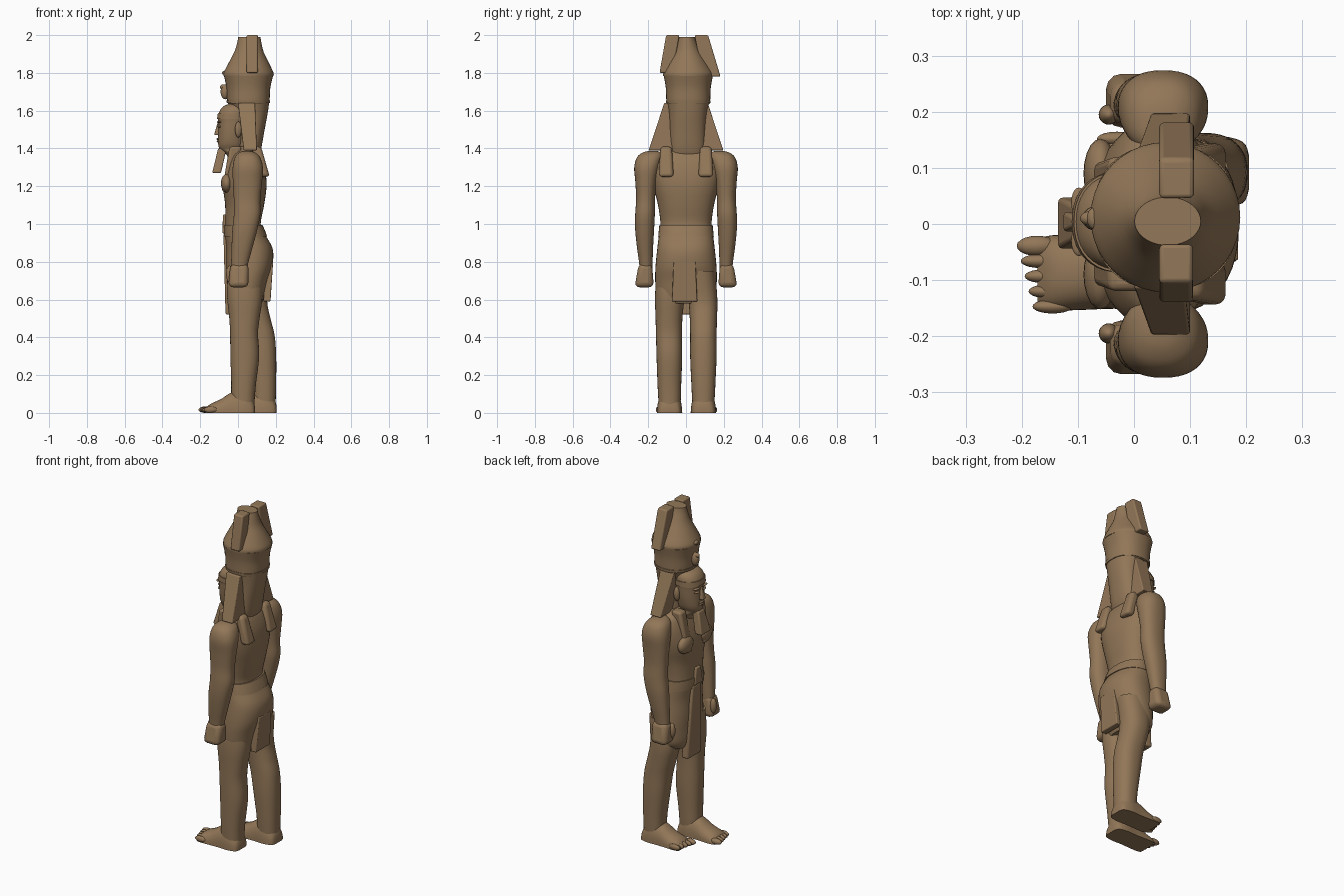
import bpy, bmesh, math
from mathutils import Vector

stone = bpy.data.materials.new("brown stone")
stone.diffuse_color = (0.29, 0.185, 0.098, 1)


def finish(name, bm):
    bmesh.ops.recalc_face_normals(bm, faces=bm.faces)
    me = bpy.data.meshes.new(name)
    bm.to_mesh(me)
    bm.free()
    me.materials.append(stone)
    ob = bpy.data.objects.new(name, me)
    bpy.context.collection.objects.link(ob)
    return ob


def spline(secs, steps):
    """Catmull-Rom interpolation of cross-section tuples."""
    out = []
    for i in range(len(secs) - 1):
        a, b, c, d = (secs[max(0, min(len(secs) - 1, i + k))] for k in (-1, 0, 1, 2))
        for s in range(steps):
            t = s / steps
            out.append([0.5 * (2 * q + (r - p) * t + (2 * p - 5 * q + 4 * r - w) * t * t
                               + (3 * q - p - 3 * r + w) * t ** 3)
                        for p, q, r, w in zip(a, b, c, d)])
    return out + [list(secs[-1])]


def loft(name, secs, power=2.3, steps=4, along_x=False, n=40):
    """Sections: (z, cx, cy, rx, ry), or (x, cz, cy, rz, ry) when along_x."""
    bm = bmesh.new()
    rings = []
    for h, ca, cb, ra, rb in spline(secs, steps):
        ring = []
        for i in range(n):
            t = 2 * math.pi * i / n
            c, s = math.cos(t), math.sin(t)
            a = ca + ra * math.copysign(abs(c) ** (2 / power), c)
            b = cb + rb * math.copysign(abs(s) ** (2 / power), s)
            ring.append(bm.verts.new((h, b, max(a, 0)) if along_x else (a, b, h)))
        rings.append(ring)
    for r, q in zip(rings, rings[1:]):
        for i in range(n):
            bm.faces.new((r[i], r[(i + 1) % n], q[(i + 1) % n], q[i]))
    bm.faces.new(rings[0])
    bm.faces.new(rings[-1])
    return finish(name, bm)


def slab(name, low, high, bevel=0.01):
    """Tapered block; each end is (z, x0, x1, y0, y1)."""
    bm = bmesh.new()
    v = []
    for z, x0, x1, y0, y1 in (low, high):
        v += [bm.verts.new(p) for p in ((x0, y0, z), (x1, y0, z), (x1, y1, z), (x0, y1, z))]
    for f in ((0, 1, 2, 3), (4, 5, 6, 7), (0, 1, 5, 4), (1, 2, 6, 5), (2, 3, 7, 6), (3, 0, 4, 7)):
        bm.faces.new([v[i] for i in f])
    ob = finish(name, bm)
    if bevel:
        m = ob.modifiers.new("bevel", 'BEVEL')
        m.width, m.segments = bevel, 3
    return ob


def blob(name, loc, size):
    bm = bmesh.new()
    bmesh.ops.create_uvsphere(bm, u_segments=20, v_segments=12, radius=1)
    for v in bm.verts:
        v.co = Vector(loc) + v.co * Vector(size)
    return finish(name, bm)


# Torso and hips
loft("torso", [(.58, .04, 0, .085, .12), (.62, .042, 0, .1, .155), (.70, .05, 0, .11, .163),
               (.78, .06, 0, .123, .161), (.87, .06, 0, .123, .152), (.95, .035, 0, .105, .142),
               (1.0, .026, 0, .094, .135), (1.1, .035, 0, .103, .148), (1.2, .036, 0, .115, .172),
               (1.29, .04, 0, .103, .185), (1.36, .04, 0, .08, .165), (1.39, .04, 0, .06, .12),
               (1.41, .04, 0, .04, .08)])
# Belt, front apron and back panel of the kilt
loft("belt", [(.935, .04, 0, .114, .147), (.965, .034, 0, .109, .144), (.995, .028, 0, .102, .141)], steps=2)
slab("belt_buckle", (.95, -.082, -.05, -.045, .03), (1.05, -.08, -.05, -.03, .015), .006)
slab("apron", (.52, -.066, -.02, -.05, .075), (.95, -.077, -.03, -.035, .045))
slab("back_panel", (.59, .135, .172, -.075, .06), (.80, .14, .186, -.065, .05), .005)

# Legs: one striding forward, one behind
loft("forward_leg", [(0, .03, -.087, .055, .055), (.08, .027, -.087, .062, .06), (.16, .03, -.088, .066, .063),
                     (.3, .036, -.088, .076, .068), (.42, .032, -.09, .074, .069), (.5, .034, -.09, .08, .071),
                     (.62, .036, -.086, .094, .078), (.75, .036, -.08, .09, .075)])
loft("rear_leg", [(0, .143, .092, .055, .055), (.08, .14, .092, .06, .06), (.16, .138, .092, .064, .064),
                  (.3, .128, .092, .074, .07), (.41, .115, .092, .079, .07), (.5, .092, .092, .08, .072),
                  (.6, .072, .09, .082, .076), (.75, .075, .08, .095, .075)])
for name, heel, y in (("forward_foot", .09, -.087), ("rear_foot", .205, .092)):
    loft(name, [(heel, 0, y, .03, .03), (heel - .012, 0, y, .07, .055), (heel - .06, 0, y, .12, .066),
                (heel - .125, 0, y, .108, .064), (heel - .18, 0, y, .073, .066),
                (heel - .235, 0, y, .048, .067), (heel - .262, 0, y, .025, .06)], along_x=True)
    inner = 1 if y < 0 else -1
    for i in range(5):
        w = .018 if i == 0 else .0125
        blob(f"{name}_toe_{i}", (heel - .263 + .007 * i, y + inner * (.048 - .027 * i), .017), (.036, w, .017))

# Arms with fists, armlets, chest and head-cloth details, mirrored
for side, s in (("left", 1), ("right", -1)):
    loft(side + "_arm", [(.74, .003, s * .212, .04, .032), (.8, .01, s * .213, .046, .036),
                         (.88, .022, s * .217, .056, .043), (.97, .036, s * .219, .066, .05),
                         (1.05, .048, s * .217, .07, .052), (1.13, .048, s * .214, .07, .05),
                         (1.22, .05, s * .212, .077, .056), (1.30, .052, s * .206, .08, .068),
                         (1.355, .05, s * .192, .066, .066), (1.38, .048, s * .18, .04, .045),
                         (1.387, .047, s * .175, .012, .015)])
    fist = slab(side + "_fist", (.665, -.052, .055, min(s * .17, s * .272), max(s * .17, s * .272)),
                (.79, -.04, .056, min(s * .18, s * .25), max(s * .18, s * .25)), .026)
    blob(side + "_thumb", (-.045, s * .195, .735), (.018, .018, .045))
    lap = lambda a, b: (min(s * a, s * b), max(s * a, s * b))
    slab(side + "_back_lappet", (1.25, .115, .168, *lap(.065, .145)), (1.41, .07, .122, *lap(.075, .135)), .018)
    slab(side + "_front_lappet", (1.17, -.086, -.04, *lap(.05, .105)), (1.41, -.045, .02, *lap(.06, .12)), .014)
    blob(side + "_breast", (-.06, s * .09, 1.215), (.03, .062, .05))
    # Flared side of the head cloth
    slab(side + "_headcloth_wing", (1.39, .03, .1, *lap(.06, .198)), (1.64, 0, .09, *lap(.03, .115)), .005)
    # Face details
    blob(side + "_ear", (.002, s * .083, 1.5), (.018, .018, .042))
    blob(side + "_eye", (-.096, s * .032 + .004, 1.517), (.012, .02, .008))
    blob(side + "_brow", (-.098, s * .034 + .004, 1.54), (.014, .027, .006))

# Head
loft("head", [(1.33, .02, .004, .065, .065), (1.37, .005, .004, .068, .065), (1.395, -.03, .004, .066, .052),
              (1.425, -.035, .004, .07, .065), (1.48, -.032, .004, .073, .077), (1.54, -.028, .004, .077, .083),
              (1.575, -.026, .004, .08, .086), (1.61, -.016, .004, .074, .08), (1.63, -.008, .004, .056, .06),
              (1.638, -.004, .004, .025, .03)], 2.2)
loft("brow_band", [(1.555, -.026, .004, .085, .09), (1.585, -.022, .004, .085, .09)], 2.2, 1)
slab("nose", (1.47, -.127, -.09, -.014, .022), (1.54, -.107, -.085, -.004, .012), .006)
for i, z in enumerate((1.438, 1.45)):
    blob(f"lip_{i}", (-.1, .004, z), (.013, .026, .007))
slab("beard", (1.27, -.137, -.09, -.045, .048), (1.4, -.105, -.06, -.026, .032), .008)

# Back of the head cloth
loft("headcloth_back", [(1.36, .06, .008, .05, .09), (1.40, .063, .008, .06, .095), (1.5, .073, .008, .068, .095),
                        (1.58, .07, .01, .086, .1), (1.65, .058, .012, .108, .112)])

# Crown: drum, lip, cone and two side plumes
loft("crown_drum", [(1.635, .055, .012, .106, .112), (1.65, .055, .012, .112, .116), (1.72, .055, .012, .116, .119),
                    (1.785, .056, .012, .13, .13)])
loft("crown_lower_rim", [(1.64, .055, .012, .114, .117), (1.655, .055, .012, .116, .119)], 2.3, 1)
loft("crown_cone", [(1.783, .056, .012, .133, .133), (1.803, .056, .012, .131, .131), (1.85, .057, .01, .108, .105),
                    (1.91, .058, .008, .078, .072), (1.96, .06, .005, .064, .052), (1.99, .06, .005, .059, .043)], 2)
slab("left_plume", (1.78, .045, .107, .09, .183), (2.0, .045, .107, .045, .117), .008)
slab("right_plume", (1.80, .045, .105, -.14, -.07), (2.0, .045, .105, -.105, -.035), .008)
# Serpent ornament on the crown
blob("serpent_body", (-.068, .01, 1.70), (.024, .022, .04))
blob("serpent_head", (-.078, .01, 1.725), (.018, .013, .014))
blob("crown_knob", (-.07, .01, 1.80), (.014, .02, .012))

# Smooth shading with sharp edges kept
bpy.ops.object.select_all(action='SELECT')
bpy.context.view_layer.objects.active = bpy.data.objects["torso"]
bpy.ops.object.shade_smooth_by_angle(angle=math.radians(40))
